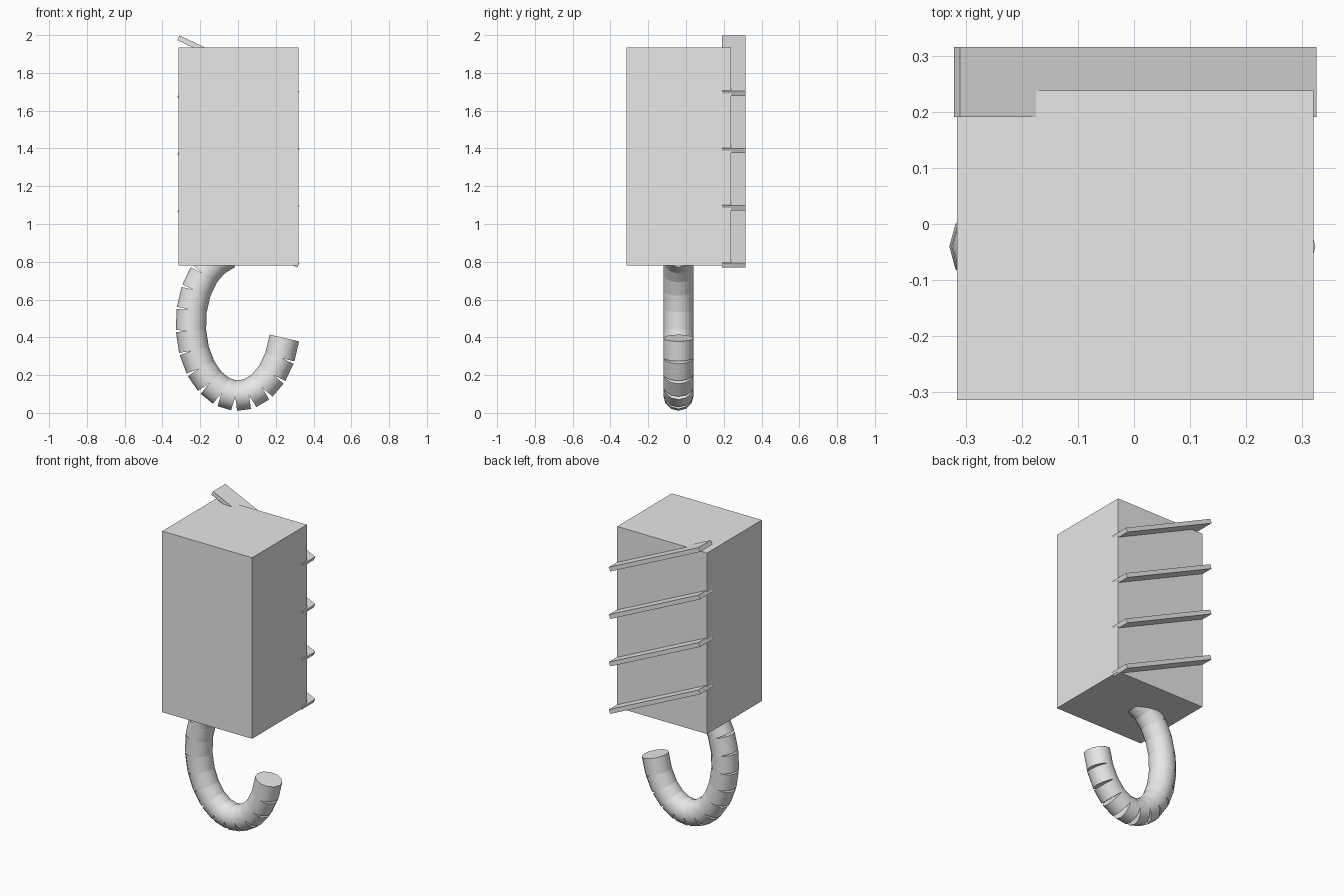
import bpy, math
from mathutils import Vector

if "Cube" in bpy.data.objects:
    bpy.data.objects.remove(bpy.data.objects["Cube"])

grey = bpy.data.materials.new("light grey")
grey.diffuse_color = (0.8, 0.8, 0.8, 1)
grey.use_nodes = True
grey.node_tree.nodes["Principled BSDF"].inputs["Base Color"].default_value = grey.diffuse_color


def finish(name):
    ob = bpy.context.object
    ob.name = name
    ob.data.materials.append(grey)
    return ob


def box(name, centre, size, tilt=0):
    bpy.ops.mesh.primitive_cube_add(size=1, location=centre, rotation=(0, tilt, 0))
    ob = finish(name)
    ob.scale = size
    return ob


# Main block
box("body", (0.002, -0.038, 1.357), (0.635, 0.552, 1.156))

# Slanted slats across the back, high on the left (-x) side
for i in range(4):
    box(f"back_slat_{i + 1}", (0.002, 0.253, 1.838 - 0.303 * i),
        (0.70, 0.125, 0.027), math.radians(24.9))

# Hooked tail: straight cylinders laid along an ellipse, gaps open on the outside
STEP = 360 / 22


def path(k):
    a = math.radians(-11.4 - STEP * k)
    return Vector((0.25 * math.cos(a), -0.04, 0.47 + 0.38 * math.sin(a)))


for k in range(15):
    p, q = path(k), path(k + 1)
    d = p - q
    bpy.ops.mesh.primitive_cylinder_add(
        vertices=12, radius=0.08, depth=d.length * 1.03, location=(p + q) / 2,
        rotation=(0, math.atan2(d.x, d.z), math.radians(0)))
    ob = finish(f"tail_segment_{k + 1}")
    # turn the section so a corner lies on the outer side
    for v in ob.data.vertices:
        v.co = Vector((v.co.y, -v.co.x, v.co.z))
    bpy.ops.object.shade_smooth_by_angle(angle=math.radians(40))
